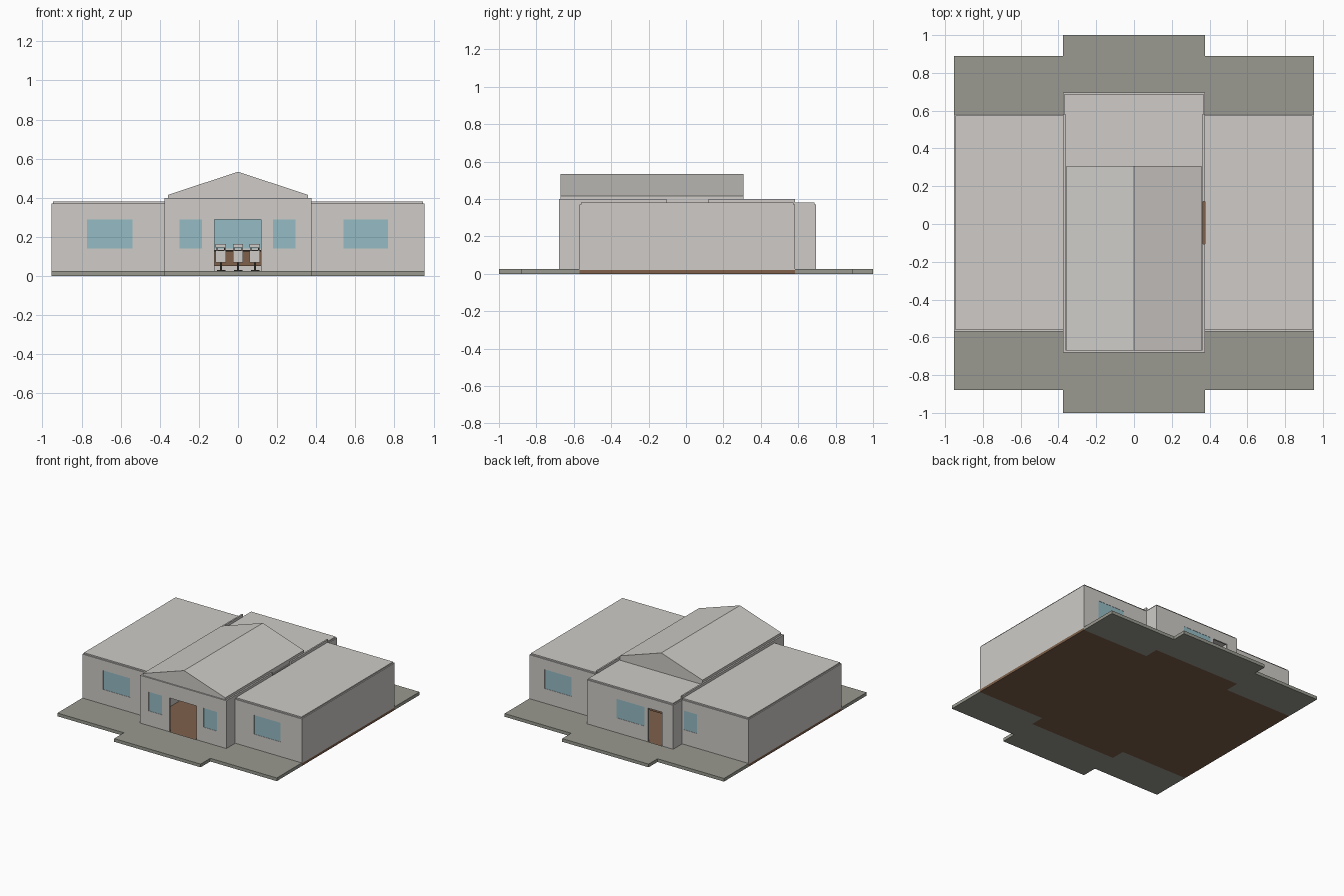
import bpy, bmesh
from math import cos, sin, tau

cube = bpy.data.objects.get("Cube")
if cube:
    bpy.data.objects.remove(cube, do_unlink=True)


def material(name, r, g, b):
    m = bpy.data.materials.new(name)
    m.use_nodes = True
    m.diffuse_color = (r, g, b, 1)
    m.node_tree.nodes["Principled BSDF"].inputs["Base Color"].default_value = (r, g, b, 1)
    return m


PLASTER = material("plaster_grey", .62, .60, .57)
PAVING = material("paving_grey", .32, .32, .28)
GLASS = material("teal_glass", .30, .50, .55)
WOOD = material("brown_wood", .21, .118, .07)
DARK = material("dark_metal", .04, .035, .03)


def finish(name, bm, mat):
    bmesh.ops.recalc_face_normals(bm, faces=bm.faces)
    mesh = bpy.data.meshes.new(name)
    bm.to_mesh(mesh)
    bm.free()
    mesh.materials.append(mat)
    ob = bpy.data.objects.new(name, mesh)
    bpy.context.collection.objects.link(ob)
    return ob


def add_box(bm, x, y, z):
    """Box from (low, high) pairs on each axis."""
    verts = bmesh.ops.create_cube(bm, size=1)["verts"]
    for v in verts:
        v.co = [lo + (hi - lo) * (c + .5) for c, (lo, hi) in zip(v.co, (x, y, z))]


def boxes(name, mat, *items):
    bm = bmesh.new()
    for item in items:
        add_box(bm, *item)
    return finish(name, bm, mat)


def extrude_y(name, mat, profile, y0, y1):
    """Closed x/z profile extended along y."""
    bm = bmesh.new()
    face = bm.faces.new([bm.verts.new((x, y0, z)) for x, z in profile])
    out = bmesh.ops.extrude_face_region(bm, geom=[face])["geom"]
    moved = [g for g in out if isinstance(g, bmesh.types.BMVert)]
    bmesh.ops.translate(bm, verts=moved, vec=(0, y1 - y0, 0))
    return finish(name, bm, mat)


FLOOR, SILL, HEAD = .02, .14, .29      # floor top, window bottom and top
EAVE, CENTRE_TOP = .37, .40
T = .012                               # wall thickness
HALL, WING = .375, .953                # half widths
HALL_F, HALL_B = -.68, .695
WING_F, WING_B = -.57, .583


def pierced_wall(name, x0, x1, y, top, openings):
    """Wall along x; openings are (start, end, is_window)."""
    parts, panes, at = [], [], x0
    ys = (y, y + T)
    for a, b, window in openings:
        parts.append(((at, a), ys, (FLOOR, top)))
        parts.append(((a, b), ys, (HEAD, top)))
        if window:
            parts.append(((a, b), ys, (FLOOR, SILL)))
            panes.append(((a, b), (y + .002, y + T - .002), (SILL, HEAD)))
        at = b
    parts.append(((at, x1), ys, (FLOOR, top)))
    boxes(name, PLASTER, *parts)
    if panes:
        boxes(name + "_glass", GLASS, *panes)


# Floor slab and paving
boxes("floor", WOOD,
      ((-HALL, HALL), (HALL_F, HALL_B), (0, FLOOR)),
      ((-WING, -HALL), (WING_F, WING_B), (0, FLOOR)),
      ((HALL, WING), (WING_F, WING_B), (0, FLOOR)))
for name, y_hall, y_wing, hall_edge, wing_edge in (
        ("front_paving", HALL_F, WING_F, -1, -.88),
        ("back_paving", HALL_B, WING_B, 1, .89)):
    wing_y = sorted((y_wing, wing_edge))
    boxes(name, PAVING,
          ((-HALL, HALL), sorted((y_hall, hall_edge)), (0, .025)),
          ((-WING, -HALL), wing_y, (0, .025)),
          ((HALL, WING), wing_y, (0, .025)))

# Front and back walls
pierced_wall("hall_front_wall", -HALL, HALL, HALL_F, CENTRE_TOP,
             [(-.3, -.183, True), (-.12, .117, False), (.178, .293, True)])
pierced_wall("hall_back_wall", -HALL, HALL, HALL_B - T, EAVE,
             [(-.28, -.155, False), (-.128, .117, True)])
pierced_wall("right_wing_front_wall", -WING, -HALL, WING_F, EAVE, [(-.772, -.54, True)])
pierced_wall("left_wing_front_wall", HALL, WING, WING_F, EAVE, [(.54, .768, True)])
pierced_wall("right_wing_back_wall", -WING, -HALL, WING_B - T, EAVE, [(-.505, -.39, True)])
pierced_wall("left_wing_back_wall", HALL, WING, WING_B - T, EAVE, [(.585, .82, True)])

# Side walls; the hall's left wall has a full-height doorway
y_in = HALL_F + T
boxes("hall_right_wall", PLASTER,
      ((-HALL, -HALL + T), (y_in, WING_B), (FLOOR, CENTRE_TOP)),
      ((-HALL, -HALL + T), (WING_B, HALL_B - T), (FLOOR, EAVE)))
boxes("hall_left_wall", PLASTER,
      ((HALL - T, HALL), (y_in, -.105), (FLOOR, CENTRE_TOP)),
      ((HALL - T, HALL), (.12, WING_B), (FLOOR, CENTRE_TOP)),
      ((HALL - T, HALL), (WING_B, HALL_B - T), (FLOOR, EAVE)))
for side, lo, hi in (("right", -WING, -WING + T), ("left", WING - T, WING)):
    boxes(side + "_wing_side_wall", PLASTER,
          ((lo, hi), (WING_F + T, WING_B - T), (FLOOR, EAVE)))

# Flat roofs, set in slightly from the wall tops
for side, lo, hi in (("right", -WING + .008, -HALL), ("left", HALL, WING - .008)):
    boxes(side + "_wing_roof", PLASTER,
          ((lo, hi), (WING_F + .008, WING_B - .008), (EAVE - .002, .38)))
boxes("hall_flat_roof", PLASTER,
      ((-HALL + T, HALL - T), (y_in, WING_B), (EAVE - .002, .38)),
      ((-HALL + .008, HALL - .008), (WING_B, HALL_B - .008), (EAVE, .38)))

# Pitched roof over the front of the hall
extrude_y("gable_roof", PLASTER,
          [(-.358, .38), (-.358, .415), (0, .533), (.358, .415), (.358, .38)],
          HALL_F + .01, .307)

# Long table in the hall
TABLE_Y = .26
boxes("table_top", DARK, ((-.2, .2), (TABLE_Y - .05, TABLE_Y + .05), (.125, .134)))
boxes("table_legs", WOOD,
      *[((x - .008, x + .008), (y - .008, y + .008), (FLOOR, .125))
        for x in (-.18, .18) for y in (TABLE_Y - .035, TABLE_Y + .035)],
      ((-.17, .17), (TABLE_Y + .03, TABLE_Y + .036), (.05, .125)))


# Chairs with swivel feet
def chair(name, x, y):
    w = .026
    boxes(name + "_back", PLASTER,
          ((x - w, x + w), (y, y + .01), (.075, .13)),
          ((x - w, x + w), (y - .005, y + .005), (.145, .163)),
          ((x - w, x + w), (y, y + .055), (.068, .078)))
    boxes(name + "_posts", DARK,
          *[((x + s * .02 - .003, x + s * .02 + .003), (y + .001, y + .005), (.13, .147))
            for s in (-1, 1)],
          ((x - .005, x + .005), (y + .024, y + .034), (.03, .068)))
    bm = bmesh.new()
    for i in range(5):
        a = tau * i / 5
        cx, cy = x + .013 * cos(a), y + .029 + .013 * sin(a)
        add_box(bm, (cx - .01, cx + .01), (cy - .01, cy + .01), (FLOOR, .03))
    finish(name + "_foot", bm, DARK)


for label, cx in (("right", -.088), ("middle", 0), ("left", .086)):
    chair(label + "_chair", cx, .13)
